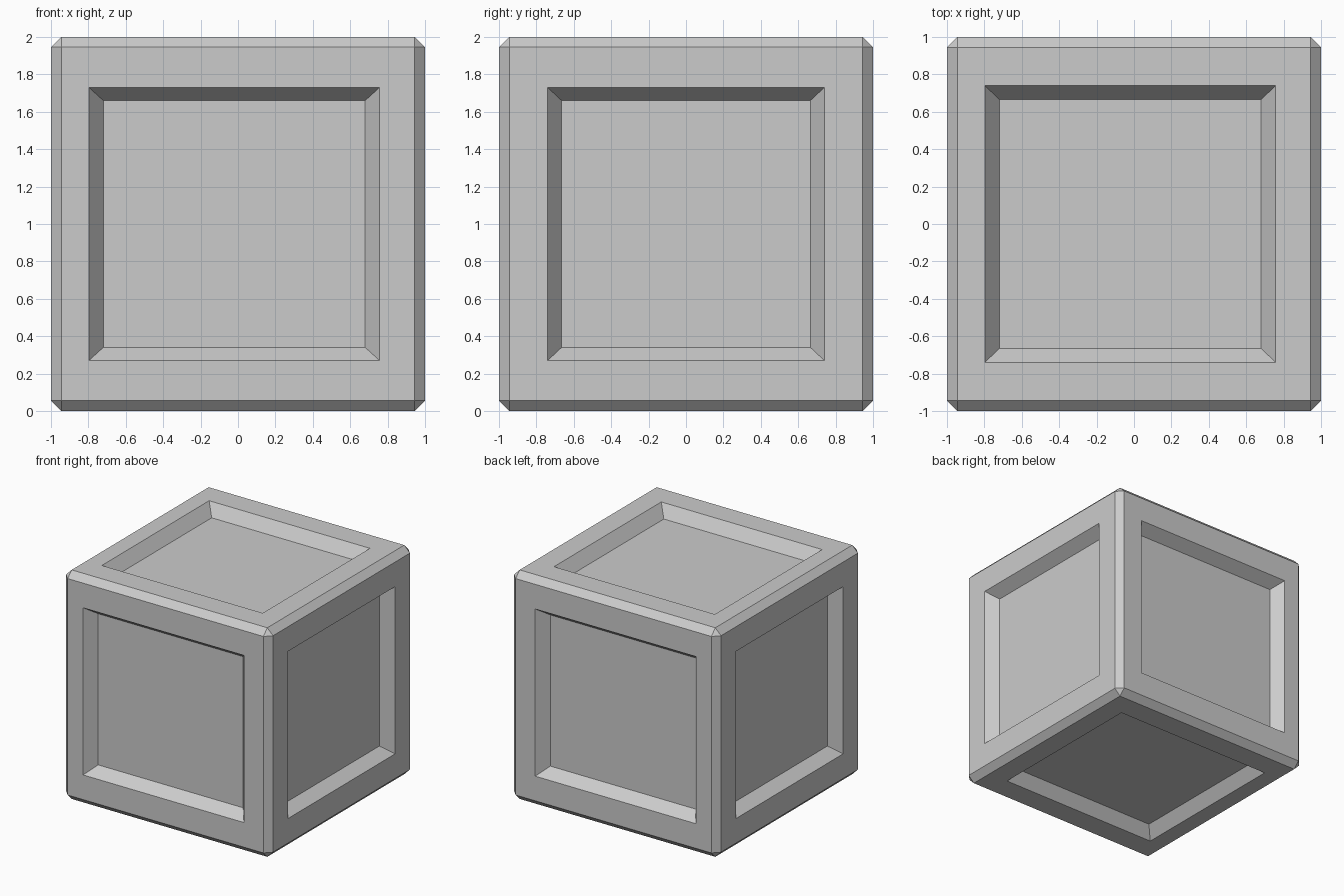
import bpy, bmesh
from mathutils import Matrix, Vector

if "Cube" in bpy.data.objects:
    bpy.data.objects.remove(bpy.data.objects["Cube"])

CENTRE = Vector((-0.02, 0.0, 1.0))      # recess centre, slightly off in x
RIM = Vector((0.777, 0.74, 0.73))       # half sizes of recess opening
FLOOR = Vector((0.70, 0.665, 0.66))     # half sizes of recess floor
DEPTH = 0.10


def inset_to(bm, face, axis, half, depth):
    """Inset a face, then place its corners on a given rectangle."""
    bmesh.ops.inset_individual(bm, faces=[face], thickness=0.02)
    mid = face.calc_center_median()
    normal = face.normal.copy()
    for v in face.verts:
        for i in range(3):
            if i != axis:
                side = 1 if v.co[i] > mid[i] else -1
                v.co[i] = CENTRE[i] + side * half[i]
        v.co -= normal * depth


# Chamfered crate body
bm = bmesh.new()
bmesh.ops.create_cube(bm, size=2, matrix=Matrix.Translation((0, 0, 1)))
bmesh.ops.bevel(bm, geom=bm.edges[:], offset=0.055, offset_type='OFFSET',
                segments=1, profile=0.5, affect='EDGES')
bm.normal_update()

# Recessed panel with sloping walls on all six sides
for face in [f for f in bm.faces if f.calc_area() > 1]:
    axis = max(range(3), key=lambda i: abs(face.normal[i]))
    inset_to(bm, face, axis, RIM, 0)
    inset_to(bm, face, axis, FLOOR, DEPTH)

bmesh.ops.recalc_face_normals(bm, faces=bm.faces[:])
mesh = bpy.data.meshes.new("crate")
bm.to_mesh(mesh)
bm.free()
bpy.context.collection.objects.link(bpy.data.objects.new("crate", mesh))
